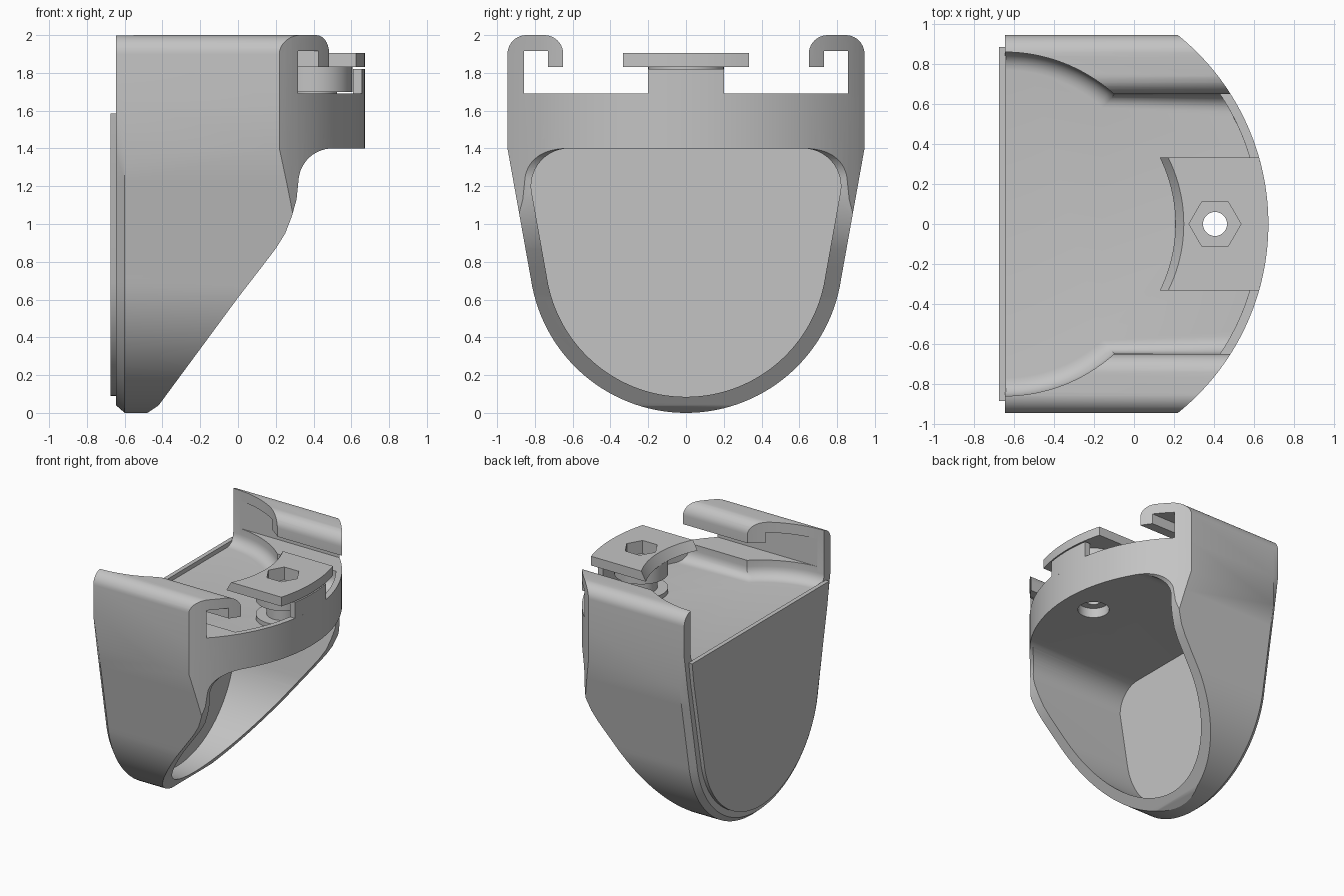
import bpy, bmesh, math
from math import radians, degrees, asin, sin, cos

old = bpy.data.objects.get("Cube")
if old:
    bpy.data.objects.remove(old, do_unlink=True)

grey = bpy.data.materials.new("plain grey")
grey.use_nodes = True
grey.diffuse_color = (0.55, 0.55, 0.55, 1)
grey.node_tree.nodes["Principled BSDF"].inputs["Base Color"].default_value = (0.55, 0.55, 0.55, 1)

FRONT_X, FRONT_R = -0.54, 1.212      # plan circle of the curved front
BOLT_X = 0.405
HALF = 0.945                         # half width


def arc(cx, cy, r, a0, a1, n=16):
    steps = [radians(a0 + (a1 - a0) * i / n) for i in range(n + 1)]
    return [(cx + r * cos(a), cy + r * sin(a)) for a in steps]


def mirrored(half):
    """Close a half outline by mirroring its first coordinate."""
    return half + [(-a, b) for a, b in reversed(half) if abs(a) > 1e-5]


def loft(name, rings):
    bm = bmesh.new()
    loops = [[bm.verts.new(p) for p in ring] for ring in rings]
    for low, high in zip(loops, loops[1:]):
        for i in range(len(low)):
            j = (i + 1) % len(low)
            bm.faces.new((low[i], low[j], high[j], high[i]))
    bm.faces.new(loops[0][::-1])
    bm.faces.new(loops[-1])
    bmesh.ops.recalc_face_normals(bm, faces=bm.faces)
    mesh = bpy.data.meshes.new(name)
    bm.to_mesh(mesh)
    bm.free()
    mesh.materials.append(grey)
    obj = bpy.data.objects.new(name, mesh)
    bpy.context.collection.objects.link(obj)
    return obj


def place(points, axis, t):
    make = {"x": lambda a, b: (t, a, b), "y": lambda a, b: (a, t, b), "z": lambda a, b: (a, b, t)}[axis]
    return [make(a, b) for a, b in points]


def prism(name, points, axis, lo, hi):
    return loft(name, [place(points, axis, lo), place(points, axis, hi)])


def disc(name, r, lo, hi, n=40):
    return prism(name, arc(BOLT_X, 0, r, 0, 360, n)[:-1], "z", lo, hi)


def boolean(obj, cutter, operation="DIFFERENCE"):
    bpy.context.view_layer.objects.active = obj
    mod = obj.modifiers.new("cut", "BOOLEAN")
    mod.object, mod.operation, mod.solver = cutter, operation, "EXACT"
    bpy.ops.object.modifier_apply(modifier=mod.name)
    bpy.data.objects.remove(cutter, do_unlink=True)


def smooth(obj, angle=28):
    bpy.ops.object.select_all(action="DESELECT")
    obj.select_set(True)
    bpy.context.view_layer.objects.active = obj
    bpy.ops.object.shade_smooth_by_angle(angle=radians(angle))


# Housing section: rounded bowl, straight sides and inward rail hooks
bowl = arc(0, 0.83, 0.83, -90, -8.5, 30)
side_y, side_z = bowl[-1]
taper = [(side_y + (HALF - side_y) * t, side_z + (1.4 - side_z) * t) for t in (0.25, 0.5, 0.75, 1)]
section = mirrored(
    bowl + taper + [(HALF, 1.65)]
    + arc(HALF - 0.1, 1.9, 0.1, 0, 90, 10)
    + arc(0.75, 1.9, 0.1, 90, 180, 10)
    + [(0.65, 1.83), (0.73, 1.83), (0.73, 1.915), (0.857, 1.915), (0.857, 1.69)])


def back_edge(p):
    """Pull the lower outline inward for the back chamfer."""
    y, z = p
    return (y * 0.952, 0.83 + (z - 0.83) * 0.952) if z < 1.41 else p


body = loft("housing", [place([back_edge(p) for p in section], "x", -0.645),
                        place(section, "x", -0.6), place(section, "x", 0.75)])

# Curved front in plan
plan = [(-1, -0.97)] + arc(FRONT_X, 0, FRONT_R, -52.7, 52.7, 56) + [(-1, 0.97)]
boolean(body, prism("plan_cutter", plan, "z", -0.2, 2.2), "INTERSECT")

# Sloping underside
under = ([(1, 1.4)] + arc(0.5, 1.22, 0.18, 90, 172, 14)
         + [(0.31, 1.13), (0.285, 1.04), (0.25, 0.95), (0.2, 0.87), (0.12, 0.765), (0, 0.61),
            (-0.42, 0.04), (-0.6, -0.08), (1, -0.2)])
boolean(body, prism("underside_cutter", under, "y", -1.2, 1.2))

# Hollow open to the front
hollow = mirrored(arc(0, 0.83, 0.745, -90, -8.5, 30) + arc(0.62, 1.2, 0.2, -6, 90, 14))
boolean(body, prism("hollow_cutter", hollow, "x", -0.55, 1))

# Sunken floor with filleted sides, flaring towards the back
FLOOR, FILLET, RIM_R = 1.55, 0.09, FRONT_R - 0.045


def floor_plan(inset):
    side = arc(-0.65, 0.035, 0.825 - inset, 48, 90, 20)
    corner_y = 0.65 - inset
    front = arc(FRONT_X, 0, RIM_R, 0, degrees(asin(corner_y / RIM_R)), 20)
    half = front + [(x, min(y, corner_y) if x > -0.1 else y) for x, y in side] + [(-0.9, 0.86 - inset)]
    return half + [(x, -y) for x, y in reversed(half) if abs(y) > 1e-5]


rings = []
for i in range(7):
    a = radians(15 * i)
    rings.append(place(floor_plan(FILLET * (1 - sin(a))), "z", FLOOR + FILLET * (1 - cos(a))))
rings.append(place(floor_plan(0), "z", 2.2))
boolean(body, loft("floor_cutter", rings))

# Bolt hole and its wider mouth below
boolean(body, disc("hole_cutter", 0.06, 1.2, 1.9))
boolean(body, disc("mouth_cutter", 0.12, 1.2, 1.48))
smooth(body)

# Back plate
plate = mirrored(arc(0, 0.83, 0.74, -90, -8.5, 30) + [(0.86, 1.4), (0.885, 1.585)])
smooth(prism("back_plate", plate, "x", -0.675, -0.64))

# Raised tab on the front rim
tab = arc(FRONT_X, 0, FRONT_R, -9.5, 9.5, 12) + arc(FRONT_X, 0, RIM_R, 9.9, -9.9, 12)
smooth(prism("front_tab", tab, "z", 1.66, 1.82))


def hex_cutter():
    return disc("hex_cutter", 0.13, 1.8, 2, 6)


# Clamp post: wide head, narrow neck and foot disc
for name, r, lo, hi in (("clamp_post", 0.2, 1.7, 1.832), ("post_neck", 0.12, 1.57, 1.71),
                        ("post_foot", 0.2, FLOOR - 0.01, 1.585)):
    part = disc(name, r, lo, hi, 48)
    boolean(part, disc("post_hole_cutter", 0.06, 1.4, 2))
    if name == "clamp_post":
        boolean(part, hex_cutter())
    smooth(part)

# Clamp plate with a sloped inner edge and a hexagonal nut pocket
outer = degrees(asin(0.333 / FRONT_R))
inner = degrees(asin(0.333 / 0.747))
front_edge = arc(FRONT_X, 0, FRONT_R, -outer, outer, 20)
back_low = arc(FRONT_X, 0, 0.747, inner, -inner, 20)
back_high = [(x + 0.042, y) for x, y in back_low]
cap = loft("clamp_plate", [place(front_edge + back_low, "z", 1.83),
                           place(front_edge + back_high, "z", 1.905)])
boolean(cap, disc("plate_hole_cutter", 0.06, 1.4, 2))
boolean(cap, hex_cutter())
smooth(cap)
